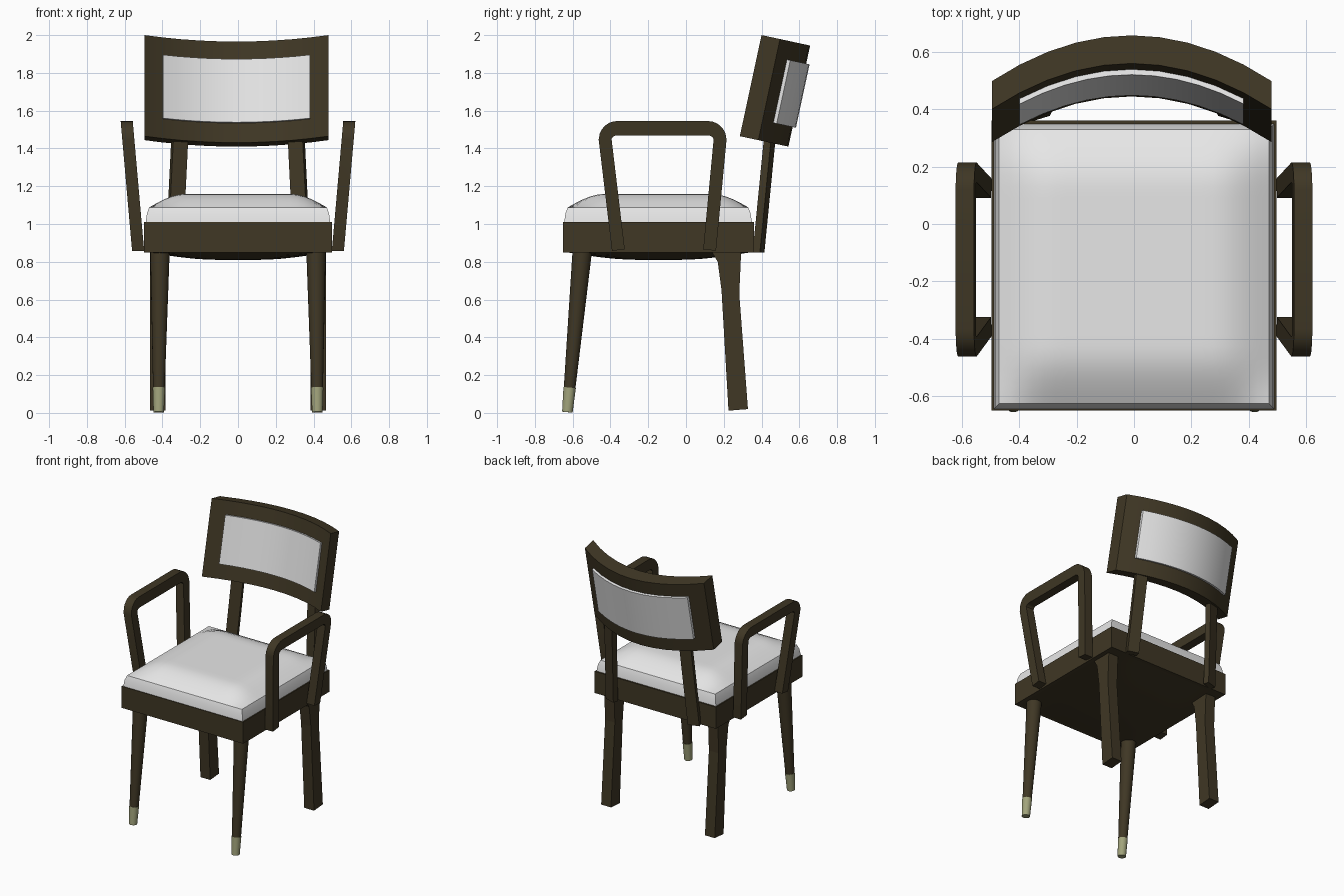
import bpy, bmesh, math
from mathutils import Vector, Matrix

old = bpy.data.objects.get("Cube")
if old:
    bpy.data.objects.remove(old, do_unlink=True)


def material(name, rgb):
    m = bpy.data.materials.new(name)
    m.use_nodes = True
    m.diffuse_color = (*rgb, 1)
    node = next(n for n in m.node_tree.nodes if n.type == 'BSDF_PRINCIPLED')
    node.inputs["Base Color"].default_value = (*rgb, 1)
    node.inputs["Roughness"].default_value = 0.6
    return m


WOOD = material("dark_wood", (0.05, 0.038, 0.018))
FABRIC = material("white_fabric", (0.80, 0.80, 0.80))
METAL = material("pale_brass", (0.36, 0.37, 0.20))


def finish(name, bm, mat, smooth=True):
    bmesh.ops.recalc_face_normals(bm, faces=bm.faces)
    me = bpy.data.meshes.new(name)
    bm.to_mesh(me)
    bm.free()
    ob = bpy.data.objects.new(name, me)
    bpy.context.collection.objects.link(ob)
    me.materials.append(mat)
    if smooth:
        bpy.ops.object.select_all(action='DESELECT')
        ob.select_set(True)
        bpy.context.view_layer.objects.active = ob
        bpy.ops.object.shade_smooth_by_angle(angle=math.radians(35))
    return ob


def loft(name, rings, mat, smooth=True):
    """Skin a row of closed rings and cap both ends."""
    bm = bmesh.new()
    rows = [[bm.verts.new(p) for p in ring] for ring in rings]
    n = len(rows[0])
    for a, b in zip(rows, rows[1:]):
        for i in range(n):
            j = (i + 1) % n
            bm.faces.new((a[i], a[j], b[j], b[i]))
    bm.faces.new(rows[0])
    bm.faces.new(rows[-1])
    return finish(name, bm, mat, smooth)


def box_ring(x0, x1, y0, y1, z):
    return [(x0, y0, z), (x1, y0, z), (x1, y1, z), (x0, y1, z)]


# Seat frame
loft("seat_frame", [box_ring(-0.497, 0.497, -0.65, 0.36, z) for z in (0.85, 1.01)], WOOD, False)


# Padded surfaces: a grid whose height swells toward the middle
def ease(t, band):
    k = min(1, (1 - abs(t)) / band)
    return math.sin(k * math.pi / 2)


def pad(name, half_x, half_y, mid_y, z, rise, band, skirt, mat, n=24):
    bm = bmesh.new()
    bmesh.ops.create_grid(bm, x_segments=n, y_segments=n, size=1)
    border = [e for e in bm.edges if e.is_boundary]
    top = list(bm.verts)
    if skirt:
        # Slightly bowed side wall, flaring out at the base
        for grow, drop in ((1.025, 0.4), (1.04, 1.0)):
            new = bmesh.ops.extrude_edge_only(bm, edges=border)["geom"]
            border = [g for g in new if isinstance(g, bmesh.types.BMEdge)
                      and g.is_boundary]
            for v in {v for e in border for v in e.verts}:
                side = max(abs(v.co.x), abs(v.co.y))
                v.co.x *= grow / side
                v.co.y *= grow / side
                v.co.z = -skirt * drop
    for v in top:
        v.co.z = rise * ease(v.co.x, band) * ease(v.co.y, band)
    for v in bm.verts:
        v.co = Vector((v.co.x * half_x, mid_y + v.co.y * half_y, z + v.co.z))
    return finish(name, bm, mat)


pad("seat_cushion", 0.470, 0.478, -0.148, 1.088, 0.072, 0.42, 0.08, FABRIC)
pad("seat_underside", 0.47, 0.48, -0.145, 0.849, -0.039, 0.8, 0, WOOD, 12)

# Curved, tilted backrest with an upholstered panel through it
MID = -0.008


def curved_slab(name, half, s0, s1, n0, n1, mat, steps=10):
    rings = []
    for i in range(steps + 1):
        dx = half * (2 * i / steps - 1)
        bow = 0.163 * (1 - (dx / 0.4875) ** 2)
        ring = []
        for s, n in ((s0, n0), (s1, n0), (s1, n1), (s0, n1)):
            n += bow
            ring.append((MID + dx, 0.285 + 0.21 * s + 0.978 * n,
                         1.465 + 0.978 * s - 0.21 * n))
        rings.append(ring)
    return loft(name, rings, mat)


curved_slab("backrest_frame", 0.4875, 0, 0.547, 0, 0.10, WOOD)
curved_slab("backrest_panel", 0.39, 0.106, 0.449, -0.019, 0.118, FABRIC)


# Arm outline: two leaning legs joined by a rounded top rail
def corner(cy, cz, r, a0, a1, steps=6):
    angles = [math.radians(a0 + (a1 - a0) * i / steps) for i in range(steps + 1)]
    return [(cy + r * math.cos(a), cz + r * math.sin(a)) for a in angles]


ARM = ([(-0.358, 0.862)] + corner(-0.365, 1.443, 0.064, 173, 90)
       + corner(0.117, 1.443, 0.064, 90, 6) + [(0.125, 0.862)])


def arm(name, side):
    rings = []
    for i, (y, z) in enumerate(ARM):
        a, b = ARM[max(i - 1, 0)], ARM[min(i + 1, len(ARM) - 1)]
        d = Vector((b[0] - a[0], b[1] - a[1])).normalized()
        ring = []
        for w, t in ((-1, -1), (1, -1), (1, 1), (-1, 1)):
            py, pz = y - d.y * t * 0.034, z + d.x * t * 0.038
            x = 0.529 + 0.088 * (pz - 0.86) + w * 0.032
            ring.append((side * x, py, pz))
        rings.append(ring)
    loft(name, rings, WOOD)


# Round section perpendicular to a leg axis
def round_ring(centre, axis, r, n=20):
    rot = axis.to_track_quat('Z', 'Y')
    return [centre + rot @ Vector((r * math.cos(a), r * math.sin(a), 0))
            for a in (2 * math.pi * i / n for i in range(n))]


REAR_LEG = [(0.135, 0.855), (0.168, 0.80), (0.188, 0.65), (0.225, 0.012),
            (0.328, 0.02), (0.282, 0.63), (0.292, 0.855)]

for side, tag in ((1, "left"), (-1, "right")):
    arm("arm_" + tag, side)

    # Tapered front leg with a metal ferrule
    foot = Vector((side * 0.42, -0.628, 0.004))
    head = Vector((side * 0.413, -0.548, 0.87))
    axis = (head - foot).normalized()
    joint = foot.lerp(head, 0.15)
    loft("front_leg_" + tag, [round_ring(joint, axis, 0.031),
                              round_ring(head, axis, 0.052)], WOOD)
    loft("front_ferrule_" + tag, [round_ring(foot, axis, 0.028),
                                  round_ring(joint, axis, 0.033)], METAL)

    # Sabre rear leg cut from a flat board
    loft("rear_leg_" + tag, [[(side * x, y, z) for y, z in REAR_LEG]
                             for x in (0.385, 0.465)], WOOD, False)

    # Backrest post, turned to follow the curve of the back
    turn = Matrix.Rotation(-side * math.radians(17), 3, 'Z')
    rings = []
    for c in ((0.338, 0.384, 0.85), (0.305, 0.45, 1.52)):
        centre = Vector((side * c[0], c[1], c[2]))
        rings.append([centre + turn @ Vector(p)
                      for p in box_ring(-0.041, 0.041, -0.02, 0.02, 0)])
    loft("back_post_" + tag, rings, WOOD, False)
